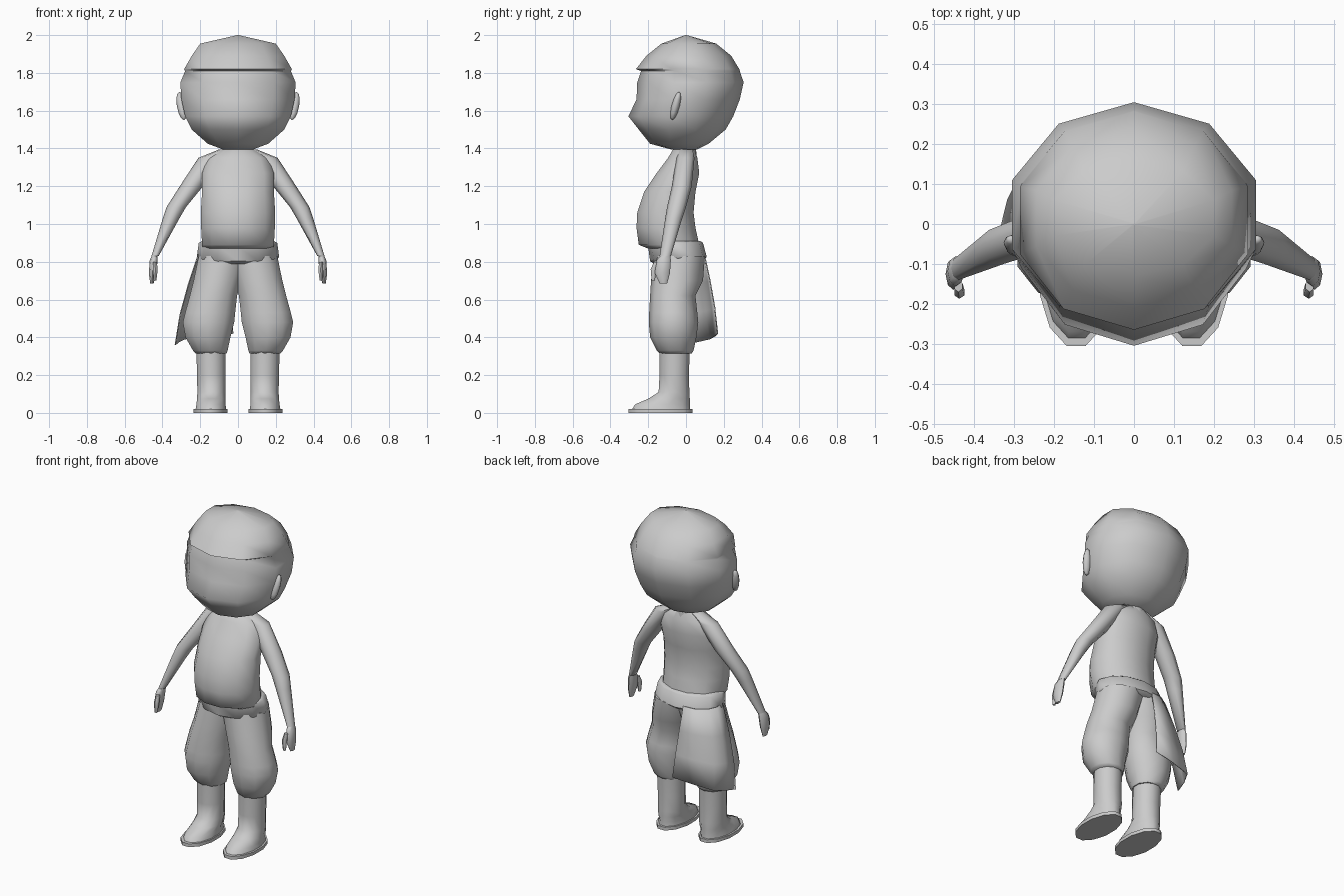
import bpy, bmesh, math
from mathutils import Vector

cube = bpy.data.objects.get("Cube")
if cube:
    bpy.data.objects.remove(cube, do_unlink=True)

grey = bpy.data.materials.new("plain_grey")
grey.use_nodes = True
COLOUR = (0.6, 0.6, 0.6, 1)
grey.diffuse_color = COLOUR
grey.node_tree.nodes["Principled BSDF"].inputs["Base Color"].default_value = COLOUR


def finish(name, bm, mirror=False, angle=60):
    bmesh.ops.recalc_face_normals(bm, faces=bm.faces)
    mesh = bpy.data.meshes.new(name)
    bm.to_mesh(mesh)
    bm.free()
    mesh.materials.append(grey)
    ob = bpy.data.objects.new(name, mesh)
    bpy.context.collection.objects.link(ob)
    bpy.ops.object.select_all(action="DESELECT")
    ob.select_set(True)
    bpy.context.view_layer.objects.active = ob
    bpy.ops.object.shade_smooth_by_angle(angle=math.radians(angle))
    if mirror:
        ob.modifiers.new("Mirror", "MIRROR").use_mirror_merge = False
    return ob


def loft(name, rings, n=10, phase=0.0, tilt=0.0, mirror=False, angle=60):
    """Skin level rings given as (z, x min, x max, y front, y back)."""
    bm = bmesh.new()
    turns = [2 * math.pi * (i + phase) / n for i in range(n)]
    sx = max(math.sin(t) for t in turns)
    sy = max(math.cos(t) for t in turns)
    loops = []
    for z, x0, x1, yf, yb in rings:
        loop = []
        for t in turns:
            u, v = math.sin(t) / sx, math.cos(t) / sy
            loop.append(bm.verts.new(((x0 + x1) / 2 + u * (x1 - x0) / 2,
                                      (yf + yb) / 2 + v * (yb - yf) / 2,
                                      z - tilt * max(0, -v))))
        loops.append(loop)
    for a, b in zip(loops, loops[1:]):
        for i in range(n):
            j = (i + 1) % n
            bm.faces.new((a[i], a[j], b[j], b[i]))
    bm.faces.new(loops[0])
    bm.faces.new(loops[-1])
    return finish(name, bm, mirror, angle)


def centred(rings):
    return [(z, -w, w, yf, yb) for z, w, yf, yb in rings]


# Head with a brow ridge where the hair begins
loft("head", centred([
    (1.395, .08, -.08, .06), (1.425, .16, -.19, .12), (1.5, .245, -.25, .21),
    (1.57, .28, -.305, .25), (1.66, .30, -.262, .285), (1.75, .305, -.258, .305),
    (1.81, .28, -.238, .285), (1.82, .285, -.265, .282), (1.89, .245, -.21, .24),
    (1.955, .2, -.13, .16), (2.0, .004, -.004, .004)]))

# Ears
bm = bmesh.new()
bmesh.ops.create_uvsphere(bm, u_segments=8, v_segments=6, radius=1)
for v in bm.verts:
    x, y, z = v.co
    v.co = (.298 + .026 * x + .012 * z, -.055 + .022 * y + .018 * z, 1.625 + .075 * z)
finish("ear", bm, mirror=True)

# Neck and torso with a round belly
loft("neck", centred([(1.32, .07, -.07, .06), (1.43, .06, -.06, .05)]))
loft("torso", centred([
    (.87, .185, -.2, .07), (.89, .19, -.25, .07), (.98, .195, -.262, .05),
    (1.06, .197, -.258, .04), (1.17, .19, -.222, .05), (1.27, .19, -.155, .07),
    (1.35, .16, -.095, .06), (1.41, .06, -.06, .04)]), n=12, phase=.5)

# Arms, hands and thumbs
loft("arm", [
    (1.395, .03, .1, -.04, .035), (1.35, .08, .21, -.05, .045),
    (1.2, .185, .308, -.075, .03), (1.09, .275, .378, -.1, 0),
    (1.03, .31, .398, -.11, -.02), (.83, .42, .458, -.14, -.08)],
    n=8, mirror=True)
loft("hand", [
    (.84, .425, .452, -.13, -.085), (.81, .425, .467, -.155, -.08),
    (.74, .433, .472, -.165, -.085), (.685, .447, .465, -.14, -.1)],
    n=8, mirror=True)
loft("thumb", [
    (.8, .43, .45, -.17, -.14), (.76, .425, .45, -.187, -.155),
    (.7, .432, .447, -.182, -.165)], n=6, mirror=True)

# Waistband
loft("waistband", centred([
    (.81, .205, -.165, .09), (.825, .218, -.19, .11), (.9, .208, -.2, .09),
    (.91, .19, -.18, .075)]), n=12, tilt=.022, angle=50)

# Baggy trousers
loft("trouser_leg", [
    (.315, .06, .225, -.14, .03), (.33, .055, .238, -.155, .04),
    (.4, .04, .278, -.19, .055), (.48, .02, .292, -.197, .065),
    (.53, .015, .28, -.195, .06), (.62, .005, .255, -.19, .05),
    (.7, -.02, .235, -.185, .09), (.83, -.06, .208, -.17, .1)],
    mirror=True)

# Legs, shoes and soles
loft("leg_and_shoe", [
    (.015, .062, .225, -.288, .022), (.045, .066, .22, -.27, .02),
    (.075, .066, .217, -.2, .02), (.11, .066, .215, -.145, .018),
    (.2, .066, .217, -.14, .015), (.33, .066, .22, -.14, .02)],
    n=12, phase=.5, mirror=True)
loft("sole", [(0, .055, .235, -.305, .035), (.02, .055, .235, -.305, .035)],
     n=12, phase=.5, mirror=True)

# Cloth hanging from the waistband at the back right
top = [(-.05, .1), (-.12, .095), (-.19, .05), (-.213, 0), (-.21, -.06)]
hem = [(-.025, .17), (-.16, .155), (-.285, .128), (-.318, .06), (-.335, -.01)]
bm = bmesh.new()
rows = []
for k in range(4):
    t = k / 3
    bulge = 1 + .25 * t * (1 - t)
    row = []
    for i, (a, b) in enumerate(zip(top, hem)):
        p = Vector(a).lerp(Vector(b), t) * bulge
        row.append(bm.verts.new((p.x, p.y, .84 + t * (.42 - .015 * i - .84))))
    rows.append(row)
for a, b in zip(rows, rows[1:]):
    for i in range(4):
        bm.faces.new((a[i], a[i + 1], b[i + 1], b[i]))
cloth = finish("hip_cloth", bm)
cloth.modifiers.new("Solidify", "SOLIDIFY").thickness = .006
